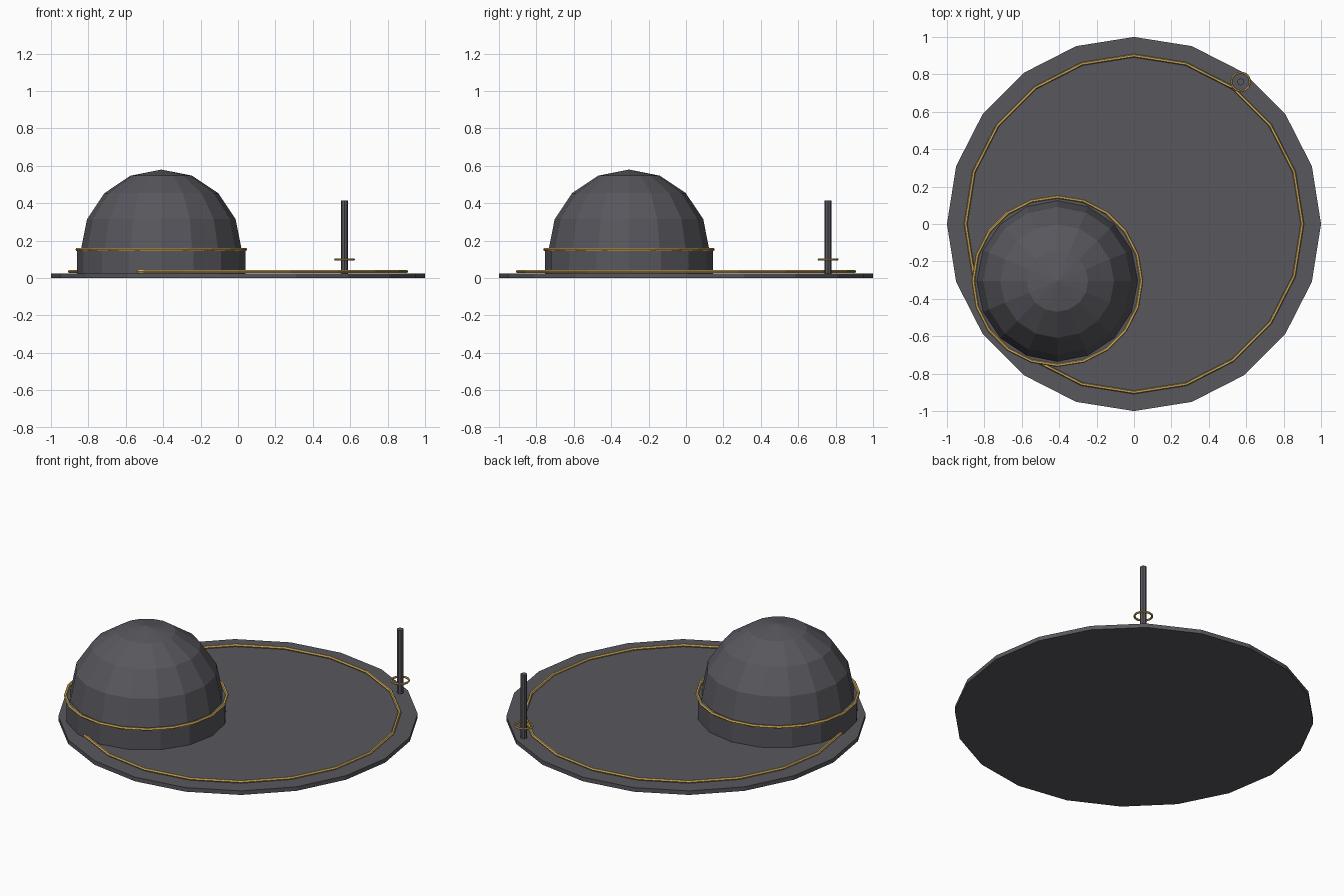
import bpy, bmesh
from math import cos, sin, pi

old = bpy.data.objects.get("Cube")
if old:
    bpy.data.objects.remove(old, do_unlink=True)


def material(name, rgb):
    m = bpy.data.materials.new(name)
    m.use_nodes = True
    m.diffuse_color = (*rgb, 1)
    m.node_tree.nodes["Principled BSDF"].inputs["Base Color"].default_value = (*rgb, 1)
    return m


GREY = material("dark grey", (0.095, 0.095, 0.11))
GOLD = material("gold", (0.66, 0.43, 0.11))


def lathe(name, profile, sides, place, mat, closed=False):
    """Turn an (r, z) profile around the vertical axis with flat sides."""
    bm = bmesh.new()
    rings = []
    for r, z in profile:
        count = sides if r > 1e-4 else 1
        rings.append([bm.verts.new((r * cos(2 * pi * i / sides), r * sin(2 * pi * i / sides), z))
                      for i in range(count)])
    pairs = list(zip(rings, rings[1:]))
    if closed:
        pairs.append((rings[-1], rings[0]))
    for a, b in pairs:
        for i in range(sides):
            j = (i + 1) % sides
            corners = [a[i % len(a)], a[j % len(a)], b[j % len(b)], b[i % len(b)]]
            bm.faces.new(list(dict.fromkeys(corners)))
    if not closed:
        for ring in (rings[0], rings[-1]):
            if len(ring) > 1:
                bm.faces.new(ring)
    bmesh.ops.recalc_face_normals(bm, faces=bm.faces)
    mesh = bpy.data.meshes.new(name)
    bm.to_mesh(mesh)
    bm.free()
    mesh.materials.append(mat)
    ob = bpy.data.objects.new(name, mesh)
    ob.location = place
    bpy.context.collection.objects.link(ob)
    return ob


def cylinder(name, radius, bottom, top, sides, x, y):
    return lathe(name, [(radius, bottom), (radius, top)], sides, (x, y, 0), GREY)


def hoop(name, radius, tube, z, sides, x, y):
    profile = [(radius + tube * cos(pi * k / 3), tube * sin(pi * k / 3)) for k in range(6)]
    return lathe(name, profile, sides, (x, y, z), GOLD, closed=True)


# Round platform with an inlaid rim line
cylinder("platform", 1.0, 0, 0.025, 20, 0, 0)
hoop("platform_ring", 0.9, 0.009, 0.035, 20, 0, 0)

# Domed building
dome_x, dome_y = -0.41, -0.305
cylinder("dome_drum", 0.45, 0.02, 0.15, 16, dome_x, dome_y)
arc = [(0.43 * cos(pi * k / 8), 0.43 * sin(pi * k / 8)) for k in range(5)]
lathe("dome", arc, 16, (dome_x, dome_y, 0.15), GREY)
hoop("dome_ring", 0.45, 0.009, 0.153, 20, dome_x, dome_y)

# Mast at the back edge
mast_x, mast_y = 0.57, 0.76
cylinder("mast", 0.019, 0.02, 0.415, 8, mast_x, mast_y)
hoop("mast_ring", 0.05, 0.006, 0.1, 12, mast_x, mast_y)
